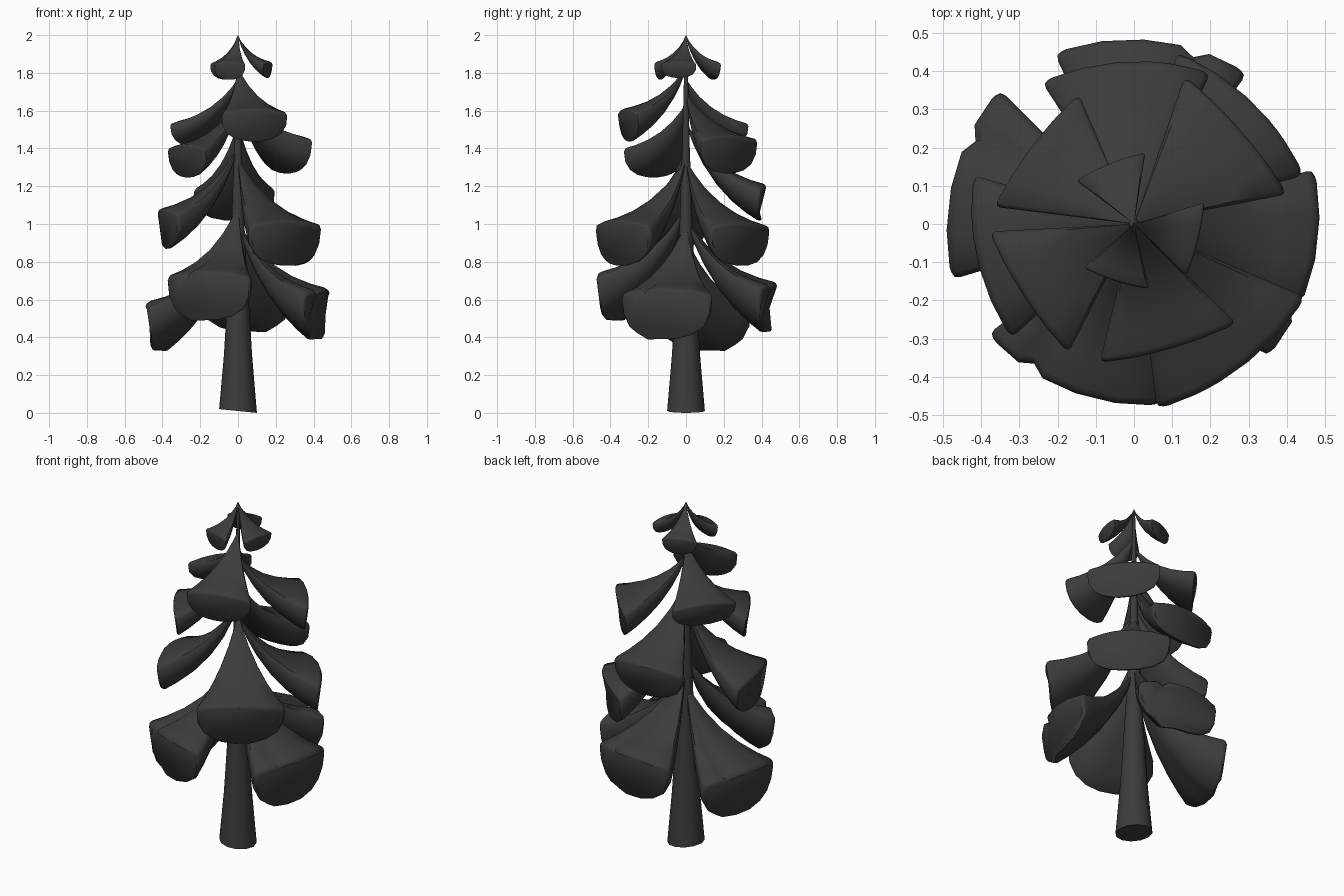
import bpy, bmesh
from math import sin, cos, radians, pi, exp

if "Cube" in bpy.data.objects:
    bpy.data.objects.remove(bpy.data.objects["Cube"])

mat = bpy.data.materials.new("dark_grey")
mat.diffuse_color = (0.045, 0.045, 0.045, 1)
mat.use_nodes = True
mat.node_tree.nodes["Principled BSDF"].inputs["Base Color"].default_value = mat.diffuse_color


def finish(name, bm, angle=50):
    bmesh.ops.recalc_face_normals(bm, faces=bm.faces)
    me = bpy.data.meshes.new(name)
    bm.to_mesh(me)
    bm.free()
    ob = bpy.data.objects.new(name, me)
    bpy.context.collection.objects.link(ob)
    me.materials.append(mat)
    bpy.ops.object.select_all(action='DESELECT')
    ob.select_set(True)
    bpy.context.view_layer.objects.active = ob
    bpy.ops.object.shade_smooth_by_angle(angle=radians(angle))
    return ob


def skin(bm, rings):
    loops = [[bm.verts.new(p) for p in r] for r in rings]
    n = len(loops[0])
    for a, b in zip(loops, loops[1:]):
        for i in range(n):
            bm.faces.new((a[i], a[(i + 1) % n], b[(i + 1) % n], b[i]))
    bm.faces.new(loops[0])
    bm.faces.new(loops[-1])


# Drooping fan-shaped branch: flat top, rounded belly, blunt outer end with soft rim
def branch(name, mid, half, R, z_top, z_bot, drop, bulge, notch):
    top_u = [-0.94, -0.62, -0.47, -0.3, 0.1, 0.55, 0.94]
    th = z_top - z_bot
    rings = []
    # stations along the branch: (fraction of length, rim inset)
    for s, inset in ((0.02, 0), (0.1, 0), (0.22, 0), (0.4, 0), (0.6, 0), (0.8, 0),
                     (0.955, 0), (0.985, 0.02), (1.0, 0.07)):
        z = z_top + drop * (1 - (1 - exp(-2.1 * s)) / (1 - exp(-2.1)))
        t = th * s ** 0.55

        def point(u, depth):
            u *= 1 - inset
            depth = inset + depth * (1 - 2 * inset)
            a = radians(mid + half * u)
            rf = 1 - (1 - bulge) * (1 - u * u)
            dip = notch if abs(u + 0.47) < 0.06 else 0
            rr = R * s * rf * (1 - dip * s) * (1 - 0.07 * depth * s)
            zz = z - t * depth - 0.03 * s * u * u * R / 0.48 - dip * 0.3 * s
            return (rr * cos(a), rr * sin(a), zz)
        ring = [point(u, 0) for u in top_u]
        ring += [point(1, 0.07), point(1, 0.38)]
        for u in (0.86, 0.6, 0.25, -0.15, -0.47, -0.68, -0.86):
            ring.append(point(u, 0.38 + 0.62 * (1 - abs(u) ** 2.2) ** 0.6))
        ring += [point(-1, 0.38), point(-1, 0.07)]
        rings.append(ring)
    bm = bmesh.new()
    skin(bm, rings)
    return finish(name, bm)


# Tiers: half angle, drop, end bulge, notch, then (direction, radius, end top z, end bottom z)
tiers = {
    "crown": (31, 0.135, 0.9, 0, [(-14, .193, 1.86, 1.77), (-108, .175, 1.86, 1.76),
                                  (112, .19, 1.86, 1.76)]),
    "upper": (30, 0.22, 0.91, 0, [(41, .41, 1.47, 1.26), (143, .37, 1.55, 1.41),
                                  (-147, .38, 1.42, 1.24), (-74, .375, 1.61, 1.43)]),
    "middle": (30, 0.33, 0.96, 0, [(93, .445, 1.21, 1.01), (193, .44, 1.08, .86),
                                   (-53, .49, 1.02, .77), (46, .465, 1.01, .77)]),
    "lower": (31, 0.35, 0.98, 0.045, [(-112, .48, .75, .48), (-14, .495, .66, .38),
                                      (84, .495, .69, .42), (166, .5, .59, .32)]),
}
for tier, (half, drop, bulge, notch, items) in tiers.items():
    for i, (ang, R, zt, zb) in enumerate(items):
        branch(f"{tier}_branch_{i + 1}", ang, half, R, zt, zb, drop, bulge, notch)

# Tapered trunk with a slightly slanted foot
bm = bmesh.new()
profile = [(0.02, .1), (.3, .075), (.55, .06), (.9, .038), (1.4, .02), (1.98, .006)]
rings = []
for z, r in profile:
    tilt = -0.1 if z < 0.1 else 0
    rings.append([(r * cos(k * pi / 6), r * sin(k * pi / 6),
                   z + tilt * (r * cos(k * pi / 6) + r)) for k in range(12)])
skin(bm, rings)
finish("trunk", bm, 40)

# Small tip joining the crown branches
bm = bmesh.new()
bmesh.ops.create_cone(bm, cap_ends=True, segments=8, radius1=0.014, radius2=0.001, depth=0.03)
bmesh.ops.translate(bm, verts=bm.verts, vec=(0, 0, 1.985))
finish("tip", bm)
